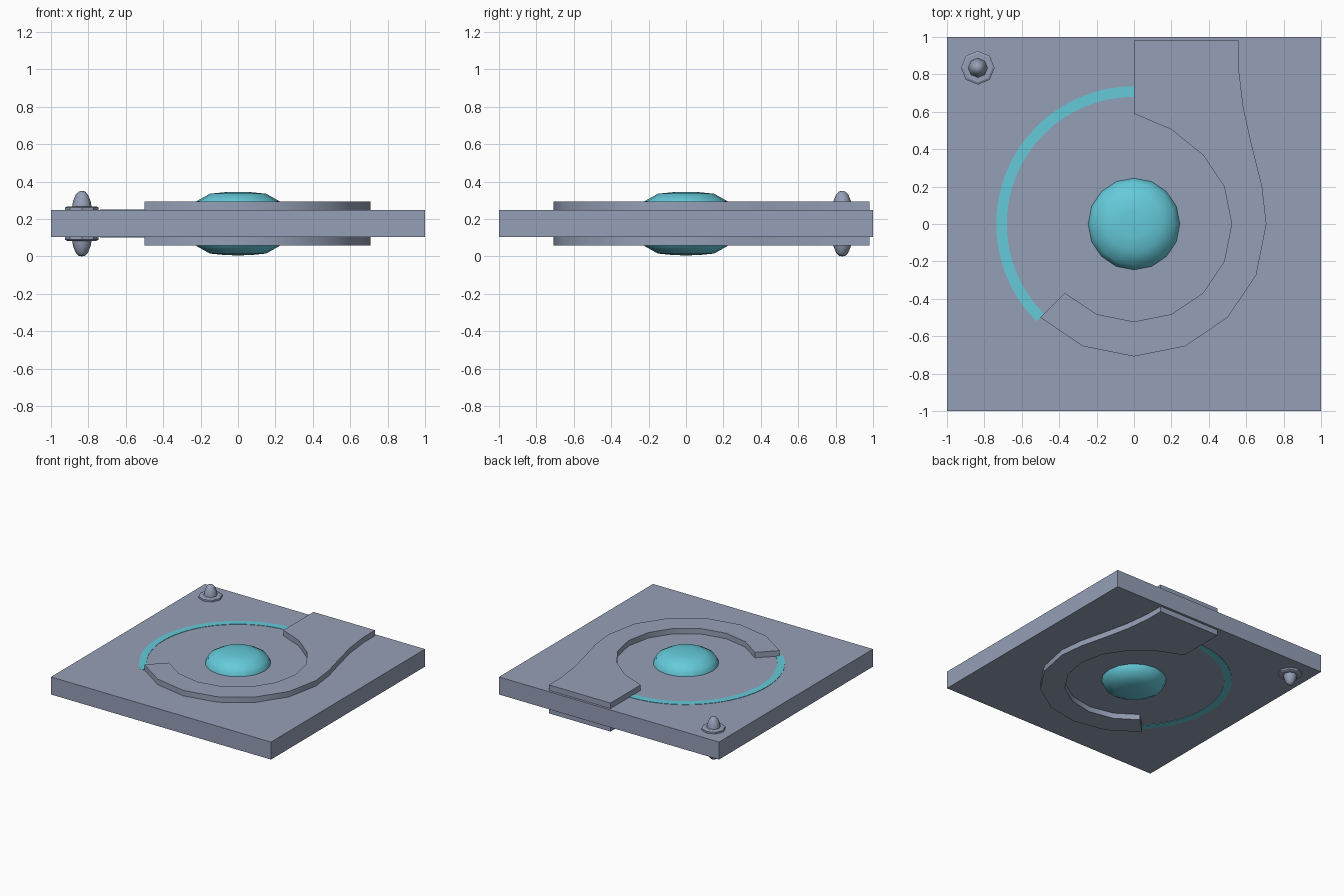
import bpy, bmesh, math
from math import sin, cos, radians

if "Cube" in bpy.data.objects:
    bpy.data.objects.remove(bpy.data.objects["Cube"])

MID = 0.175  # mirror plane height of the two-sided plate


def material(name, rgb):
    m = bpy.data.materials.new(name)
    m.diffuse_color = (*rgb, 1)
    m.use_nodes = True
    m.node_tree.nodes["Principled BSDF"].inputs["Base Color"].default_value = m.diffuse_color
    return m


STEEL = material("blue grey metal", (0.30, 0.35, 0.47))
TEAL = material("teal glow", (0.13, 0.59, 0.70))


def finish(name, bm, mat, smooth=None):
    bmesh.ops.remove_doubles(bm, verts=bm.verts, dist=1e-5)
    bmesh.ops.recalc_face_normals(bm, faces=bm.faces)
    me = bpy.data.meshes.new(name)
    bm.to_mesh(me)
    bm.free()
    me.materials.append(mat)
    ob = bpy.data.objects.new(name, me)
    bpy.context.collection.objects.link(ob)
    if smooth:
        bpy.ops.object.select_all(action='DESELECT')
        ob.select_set(True)
        bpy.context.view_layer.objects.active = ob
        bpy.ops.object.shade_smooth_by_angle(angle=radians(smooth))
    return ob


def prism(name, outline, half, mat, smooth=None):
    """Extrude a flat outline symmetrically about the mid plane."""
    bm = bmesh.new()
    face = bm.faces.new([bm.verts.new((x, y, MID - half)) for x, y in outline])
    up = bmesh.ops.extrude_face_region(bm, geom=[face])["geom"]
    for v in up:
        if isinstance(v, bmesh.types.BMVert):
            v.co.z = MID + half
    return finish(name, bm, mat, smooth)


def lathe(name, profile, sides, centre, mat, smooth=None):
    """Turn an upper half profile, mirrored below the mid plane."""
    prof = profile + [(r, -z) for r, z in reversed(profile)]
    bm = bmesh.new()
    vs = [bm.verts.new((centre[0] + r, centre[1], MID + z)) for r, z in prof]
    es = [bm.edges.new(p) for p in zip(vs, vs[1:])]
    bmesh.ops.spin(bm, geom=vs + es, cent=(*centre, 0), axis=(0, 0, 1),
                   angle=2 * math.pi, steps=sides)
    return finish(name, bm, mat, smooth)


def arc(r, a0, a1, n):
    return [(r * cos(radians(a0 + (a1 - a0) * i / n)),
             r * sin(radians(a0 + (a1 - a0) * i / n))) for i in range(n + 1)]


# Square base plate
prism("base_plate", [(-1, -1), (1, -1), (1, 1), (-1, 1)], 0.072, STEEL)

# Hook-shaped raised guard, on both sides of the plate
outer = [(0, 0.98), (0.56, 0.98), (0.56, 0.83), (0.585, 0.62), (0.63, 0.42),
         (0.685, 0.2)] + arc(0.708, 0, -135, 6)
inner = arc(0.522, -135, 45, 8) + [(0.2, 0.505), (0, 0.59)]
prism("hook_guard", outer + inner, 0.117, STEEL, 35)

# Thin teal arc completing the circle on both faces
prism("teal_arc", arc(0.737, 90, 225, 24) + arc(0.68, 225, 90, 24), 0.075, TEAL)

# Central lens
lathe("centre_lens", [(0, 0.17), (0.07, 0.168), (0.15, 0.16), (0.222, 0.12),
                      (0.245, 0.075), (0.25, 0.03)], 16, (0, 0), TEAL, 50)

# Corner bolt: octagonal washer and rounded stud
CORNER = (-0.835, 0.835)
lathe("bolt_washer", [(0, 0.092), (0.078, 0.092), (0.09, 0.086)],
      8, CORNER, STEEL)
lathe("bolt_stud", [(0, 0.175), (0.017, 0.172), (0.033, 0.155), (0.047, 0.12),
                    (0.053, 0.085)], 8, CORNER, STEEL, 50)
